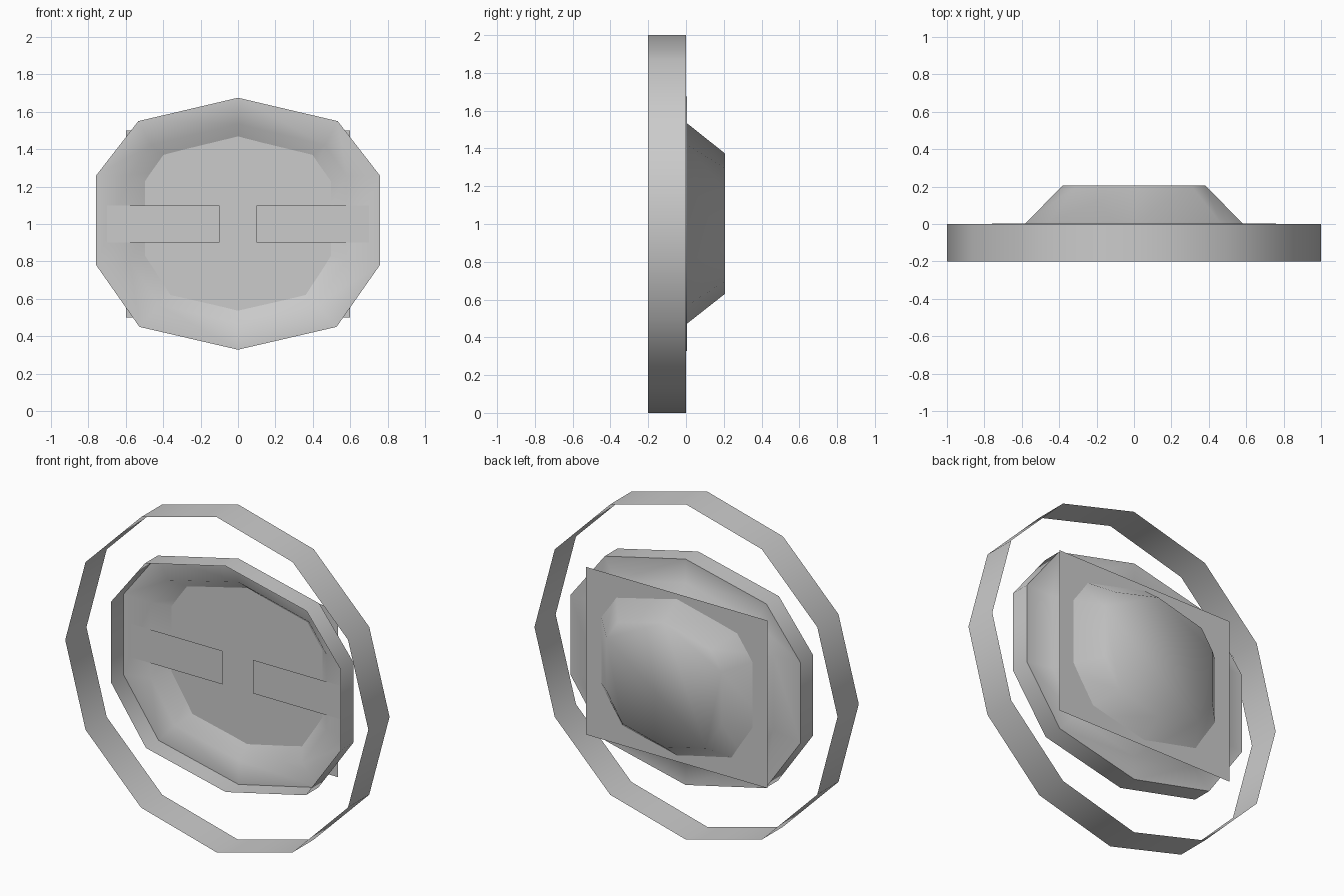
import bpy, math

if "Cube" in bpy.data.objects:
    bpy.data.objects.remove(bpy.data.objects["Cube"])

CZ = 1.0  # height of the common centre

def make(name, verts, faces, smooth=None):
    me = bpy.data.meshes.new(name)
    me.from_pydata(verts, [], faces)
    me.update()
    ob = bpy.data.objects.new(name, me)
    bpy.context.collection.objects.link(ob)
    if smooth:
        bpy.ops.object.select_all(action='DESELECT')
        ob.select_set(True)
        bpy.context.view_layer.objects.active = ob
        bpy.ops.object.shade_smooth_by_angle(angle=math.radians(smooth))
    return ob

def loft(name, rings, cap_end=False, smooth=60):
    n = len(rings[0])
    verts = [v for r in rings for v in r]
    faces = [(k*n + i, (k+1)*n + i, (k+1)*n + (i+1) % n, k*n + (i+1) % n)
             for k in range(len(rings) - 1) for i in range(n)]
    if cap_end:
        faces.append(tuple(range((len(rings) - 1)*n, len(rings)*n))[::-1])
    return make(name, verts, faces, smooth)

def panel(name, x0, x1, z0, z1, y):
    return make(name, [(x0, y, z0), (x1, y, z0), (x1, y, z1), (x0, y, z1)], [(0, 1, 2, 3)])

def outline(half, y, sx=1, sz=1):
    # mirror a right-hand half outline into a closed clockwise loop
    pts = half + [(-x, z) for x, z in half[-2:0:-1]]
    return [(x*sx, y, CZ + z*sz) for x, z in pts]

# outer open band, 12 sides
circle = [(math.cos(-math.tau*i/12), math.sin(-math.tau*i/12)) for i in range(12)]
loft("outer_band", [[(x, y, CZ + z) for x, z in circle] for y in (-0.2, 0.0)])

# dish: open front wall, flat flange, tapered bowl with closed back
rim = [(0, .675), (.533, .55), (.758, .26), (.758, -.22), (.527, -.55), (0, -.672)]
bowl = [(0, .475), (.4, .375), (.5, .23), (.5, -.17), (.363, -.385), (0, -.47)]
loft("dish", [outline(rim, -0.115), outline(rim, 0.004),
              outline(bowl, 0.004, 1.16, 1.125),
              outline(bowl, 0.207, .76, .785)], cap_end=True)

# flat panel crossing the bowl
panel("back_panel", -0.6, 0.6, 0.5, 1.5, 0.087)

# two flat bars in front of the bowl
for side, name in ((-1, "left_bar"), (1, "right_bar")):
    a, b = sorted((side*0.1, side*0.7))
    panel(name, a, b, 0.9, 1.1, -0.002)
